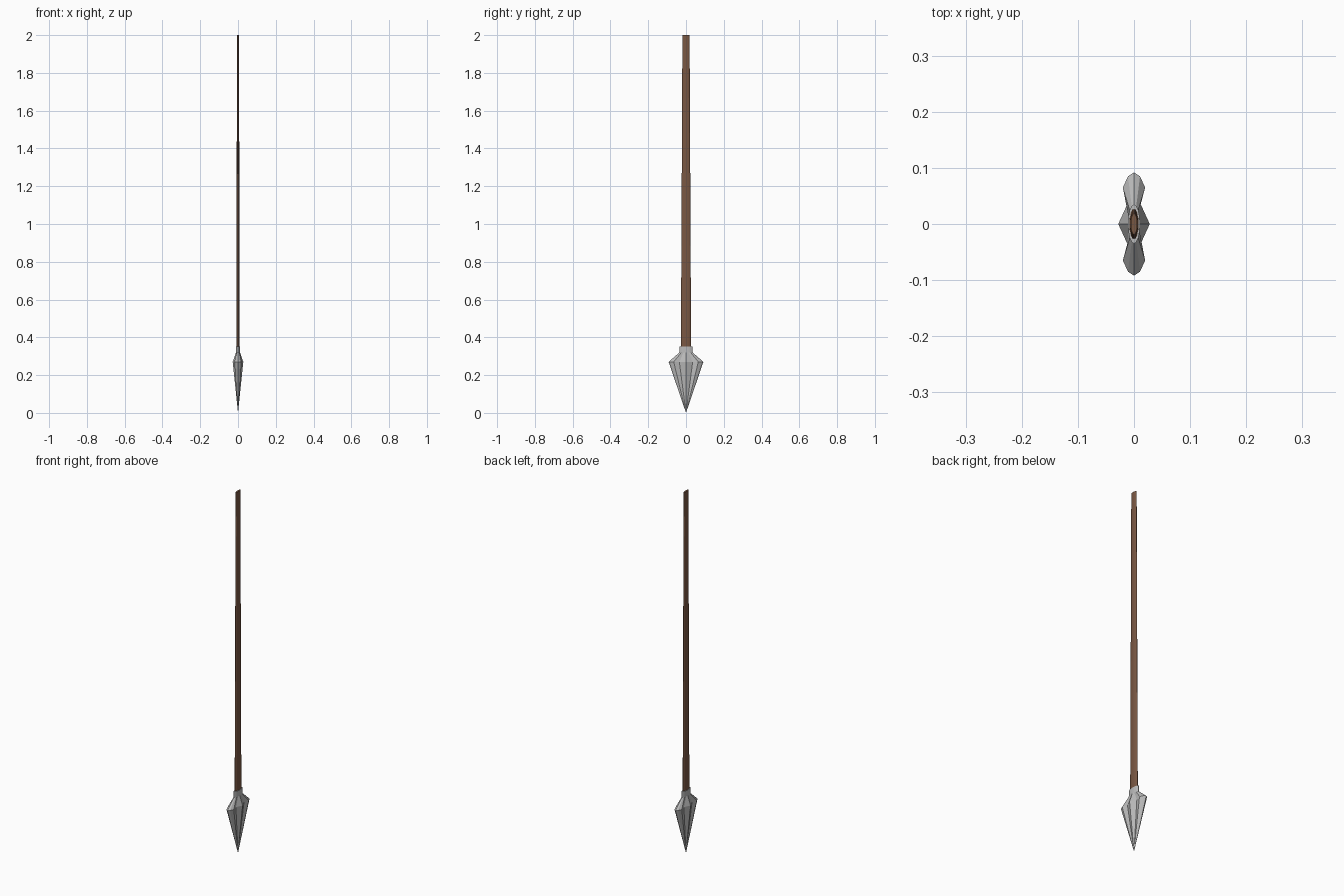
import bpy, bmesh, math

if "Cube" in bpy.data.objects:
    bpy.data.objects.remove(bpy.data.objects["Cube"])

SIDES = 16
FLAT = 0.305  # everything is squashed in x


def material(name, rgb):
    m = bpy.data.materials.new(name)
    m.diffuse_color = (*rgb, 1)
    m.use_nodes = True
    m.node_tree.nodes["Principled BSDF"].inputs["Base Color"].default_value = m.diffuse_color
    return m


def ring(bm, z, r, fluted=False):
    """Squashed 16-sided ring; fluted pulls in the vertices beside the x ridges."""
    verts = []
    for i in range(SIDES):
        a = 2 * math.pi * i / SIDES
        pinch = 0.46 if fluted and i in (1, 7, 9, 15) else 1
        verts.append(bm.verts.new((r * FLAT * math.cos(a) * pinch, r * math.sin(a), z)))
    return verts


def loft(name, sections, mat, tip=None):
    bm = bmesh.new()
    rings = [ring(bm, *s) for s in sections]
    for lo, hi in zip(rings, rings[1:]):
        for i in range(SIDES):
            j = (i + 1) % SIDES
            bm.faces.new((lo[i], lo[j], hi[j], hi[i]))
    if tip is None:
        bm.faces.new(rings[0][::-1])
    else:
        t = bm.verts.new((0, 0, tip))
        for i in range(SIDES):
            bm.faces.new((t, rings[0][(i + 1) % SIDES], rings[0][i]))
    bm.faces.new(rings[-1])
    bmesh.ops.recalc_face_normals(bm, faces=bm.faces)
    me = bpy.data.meshes.new(name)
    bm.to_mesh(me)
    bm.free()
    me.materials.append(mat)
    ob = bpy.data.objects.new(name, me)
    bpy.context.collection.objects.link(ob)
    return ob


wood = material("brown wood", (0.19, 0.095, 0.055))
steel = material("grey steel", (0.5, 0.5, 0.5))

# Fluted point with collar, tip down
loft("spear_head", [(0.27, 0.092, True), (0.32, 0.035), (0.352, 0.035)], steel, tip=0.0)

# Tapered shaft
loft("shaft", [(0.33, 0.027), (2.0, 0.019)], wood)
